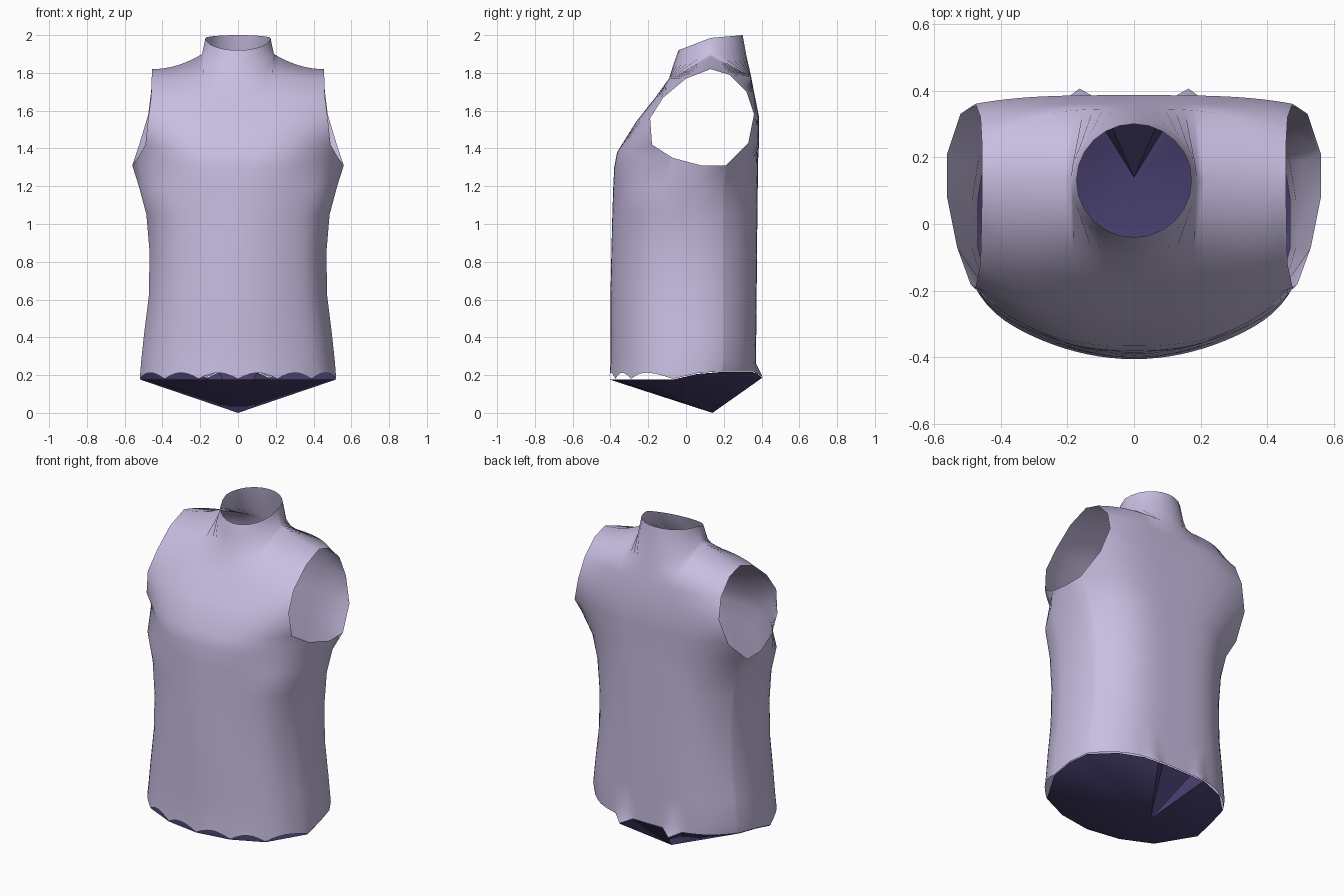
import bpy, bmesh
from math import sin, cos, pi

if "Cube" in bpy.data.objects:
    bpy.data.objects.remove(bpy.data.objects["Cube"])


def material(name, rgb):
    m = bpy.data.materials.new(name)
    m.use_nodes = True
    m.diffuse_color = (*rgb, 1)
    m.node_tree.nodes["Principled BSDF"].inputs["Base Color"].default_value = (*rgb, 1)
    return m


lilac = material("lilac cloth", (0.58, 0.51, 0.75))
purple = material("dark purple lining", (0.065, 0.05, 0.16))

COLS, NECK, POINT = 18, 6, 5    # columns per half panel, collar columns, hem point column
T = [1 - (1 - i / COLS) ** 1.25 for i in range(COLS + 1)]


def belly_curve(t):
    return 0.6 * t ** 2 + 0.4 * t ** 12


def chest_curve(t):
    return t ** 2.7


def back_curve(t):
    return t ** 3.5


def panel_row(centre, edge, curve):
    """Curved row from the centre line (y, z) to a side edge (x, y, z)."""
    (cy, cz), (ex, ey, ez) = centre, edge
    return [(ex * t, cy + (ey - cy) * curve(t), cz + (ez - cz) * t * t) for t in T]


def shoulder_row(sign, depth, drop):
    """Collar base arc, then the shoulder seam out to the armhole."""
    row = []
    for i in range(COLS + 1):
        if i <= NECK:
            a = i / NECK * pi / 2
            row.append((0.19 * sin(a), 0.13 + sign * depth * cos(a), 1.9 - drop * cos(a)))
        else:
            s = (i - NECK) / (COLS - NECK)
            row.append((0.19 + 0.265 * s, 0.13, 1.82 + 0.08 * (1 - s) ** 2))
    return row


def collar_rim(sign, rise):
    angles = [i / NECK * pi / 2 for i in range(NECK + 1)]
    return [(0.172 * sin(a), 0.13 + sign * 0.17 * cos(a), 1.985 + rise * cos(a)) for a in angles]


def add_grid(bm, rows):
    verts = [[bm.verts.new(p) for p in r] for r in rows]
    for low, high in zip(verts, verts[1:]):
        for i in range(min(len(low), len(high)) - 1):
            bm.faces.new((low[i], low[i + 1], high[i + 1], high[i]))


def finish(bm, name, mat, angle):
    """Weld, mirror across x = 0, shade and make the object."""
    bmesh.ops.remove_doubles(bm, verts=bm.verts, dist=0.0005)
    bmesh.ops.recalc_face_normals(bm, faces=bm.faces)
    mesh = bpy.data.meshes.new(name)
    bm.to_mesh(mesh)
    bm.free()
    mesh.materials.append(mat)
    ob = bpy.data.objects.new(name, mesh)
    bpy.context.collection.objects.link(ob)
    ob.modifiers.new("mirror", "MIRROR").merge_threshold = 0.001
    bpy.ops.object.select_all(action="DESELECT")
    ob.select_set(True)
    bpy.context.view_layer.objects.active = ob
    bpy.ops.object.shade_smooth_by_angle(angle=angle)


# Body levels below the armholes: height, half width, front y, back y
levels = [(0.27, 0.513, -0.4, 0.37), (0.42, 0.497, -0.4, 0.372), (0.62, 0.472, -0.4, 0.374),
          (0.85, 0.468, -0.395, 0.376), (1.05, 0.485, -0.39, 0.378), (1.2, 0.525, -0.385, 0.38)]
front, side, back = [], [], []

# Hem: scalloped in front, straight behind with a pulled-out point each side
front_hem = panel_row((-0.405, 0.18), (0.52, -0.07, 0.18), belly_curve)
back_hem = panel_row((0.37, 0.22), (0.49, 0.18, 0.22), back_curve)
for i, (x, y, z) in enumerate(back_hem):
    pull = max(0, 1 - abs(i - POINT) / 2)
    back_hem[i] = (x, y + 0.04 * pull, z - 0.03 * pull)
front.append([(x, y, z + 0.033 * abs(sin(3 * pi * i / COLS)))
              for i, (x, y, z) in enumerate(front_hem)])
back.append(back_hem)
side.append([front_hem[-1], (0.515, 0.06, 0.21), back_hem[-1]])

for z, w, yf, yb in levels:
    front.append(panel_row((yf, z), (w, -0.07, z), belly_curve))
    back.append(panel_row((yb, z), (w * 0.96, 0.19, z), back_curve))
    side.append([front[-1][-1], (w, 0.07, z), back[-1][-1]])

# Chest and upper back, each row ending on the armhole edge
for c, e in [((-0.38, 1.3), (0.53, -0.07, 1.35)), ((-0.365, 1.38), (0.49, -0.18, 1.42)),
             ((-0.265, 1.54), (0.475, -0.19, 1.56)), ((-0.17, 1.66), (0.46, -0.12, 1.67)),
             ((-0.09, 1.77), (0.457, 0, 1.77))]:
    front.append(panel_row(c, e, chest_curve))
for c, e in [((0.38, 1.3), (0.56, 0.21, 1.31)), ((0.386, 1.42), (0.52, 0.33, 1.43)),
             ((0.386, 1.57), (0.475, 0.36, 1.58)), ((0.362, 1.69), (0.46, 0.32, 1.7)),
             ((0.345, 1.78), (0.455, 0.23, 1.79))]:
    back.append(panel_row(c, e, back_curve))
n = len(levels) + 1
side.append([front[n][-1], (0.56, 0.08, 1.31), back[n][-1]])

# Shoulders and raised collar
front += [shoulder_row(-1, 0.195, 0.05), collar_rim(-1, -0.065)]
back += [shoulder_row(1, 0.19, 0.01), collar_rim(1, 0.015)]

bm = bmesh.new()
for rows in (front, side, back):
    add_grid(bm, rows)
finish(bm, "vest_shell", lilac, 1.4)

# Shallow cone closing the underside, its rim following the hem points
bm = bmesh.new()
rim = front_hem[::6] + [side[0][1]] + [back_hem[i] for i in (18, 12, 7, 5, 3, 0)]
rim = [bm.verts.new((x * 0.995, y * 0.995, z - 0.004)) for x, y, z in rim]
apex = bm.verts.new((0, 0.14, 0))
for a, b in zip(rim, rim[1:]):
    bm.faces.new((apex, b, a))
finish(bm, "underside_lining", purple, 0.6)
